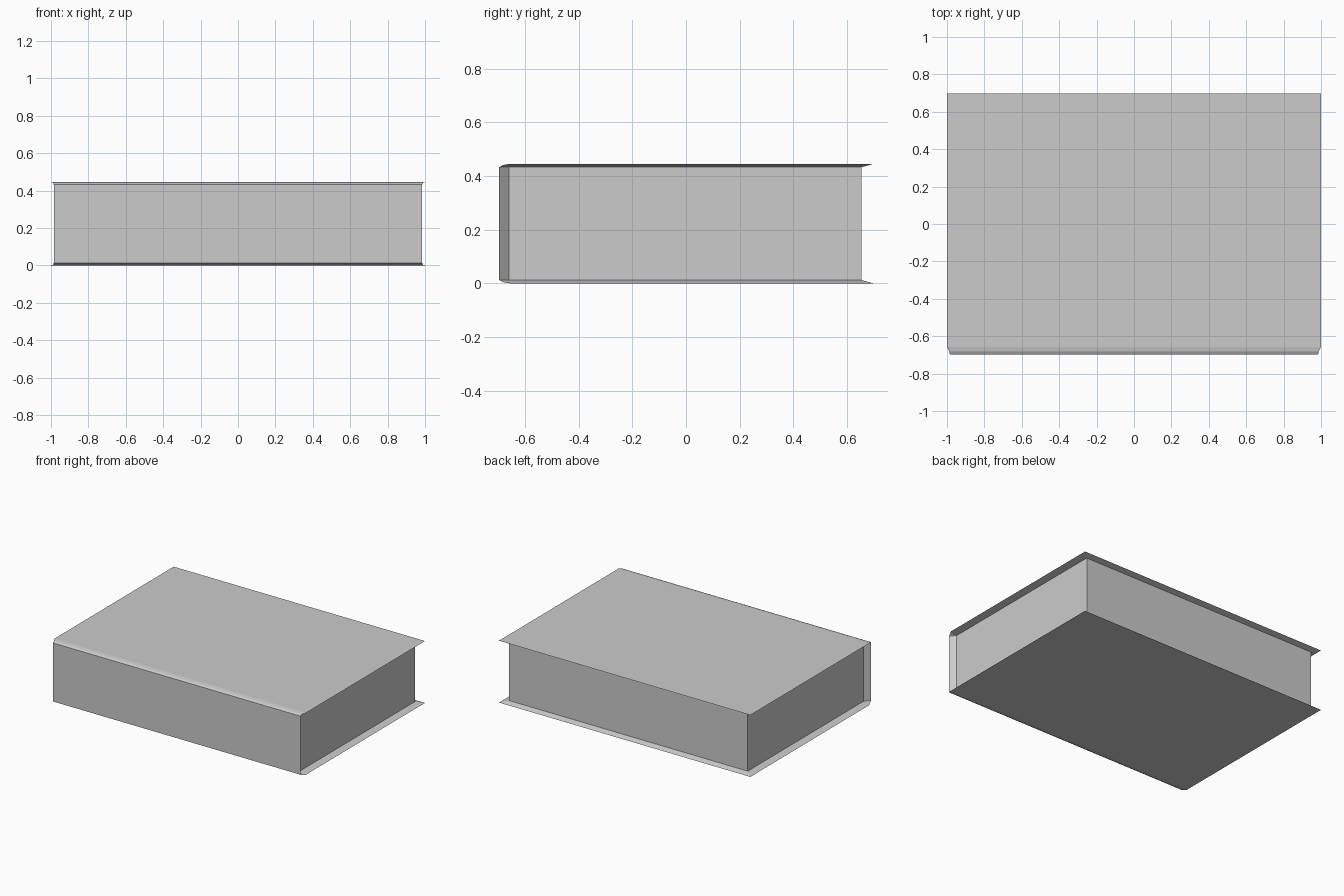
import bpy, bmesh

if "Cube" in bpy.data.objects:
    bpy.data.objects.remove(bpy.data.objects["Cube"])

PAGE_X, FRONT, BACK = 0.95, -0.66, 0.655   # page block extents
Z0, Z1, H = 0.012, 0.433, 0.445            # page bottom, page top, full height


def make_object(name, bm):
    bmesh.ops.recalc_face_normals(bm, faces=bm.faces)
    mesh = bpy.data.meshes.new(name)
    bm.to_mesh(mesh)
    bm.free()
    obj = bpy.data.objects.new(name, mesh)
    bpy.context.collection.objects.link(obj)
    return obj


# Page block
bm = bmesh.new()
bmesh.ops.create_cube(bm, size=1)
for v in bm.verts:
    v.co.x *= 2 * PAGE_X
    v.co.y = FRONT if v.co.y < 0 else BACK
    v.co.z = Z0 if v.co.z < 0 else Z1
make_object("pages", bm)

# Cover: C-shaped wrap with knife edges tapering to the page block
half = [(0.697, 0.0, 1.0), (-0.658, 0.0, 1.0), (-0.682, 0.004, 0.987), (-0.697, 0.012, 0.985)]
outer = half + [(y, H - z, w) for y, z, w in reversed(half)]
inner = [(BACK, Z0)] + [(FRONT, Z0)] * 3 + [(FRONT, Z1)] * 3 + [(BACK, Z1)]

bm = bmesh.new()
out_v = [[bm.verts.new((s * w, y, z)) for y, z, w in outer] for s in (-1, 1)]
in_v = [[bm.verts.new((s * PAGE_X, y, z)) for y, z in inner] for s in (-1, 1)]
for i in range(len(outer) - 1):
    # outside of the wrap
    bm.faces.new((out_v[0][i], out_v[0][i + 1], out_v[1][i + 1], out_v[1][i]))
    # inside of the wrap
    bm.faces.new((in_v[0][i], in_v[1][i], in_v[1][i + 1], in_v[0][i + 1]))
    # tapered margins at both sides
    for o, n in zip(out_v, in_v):
        bm.faces.new((o[i], o[i + 1], n[i + 1], n[i]))
# tapered margins along the open edge
for i in (0, -1):
    bm.faces.new((out_v[0][i], out_v[1][i], in_v[1][i], in_v[0][i]))
bmesh.ops.remove_doubles(bm, verts=bm.verts, dist=0.0001)
make_object("cover", bm)
